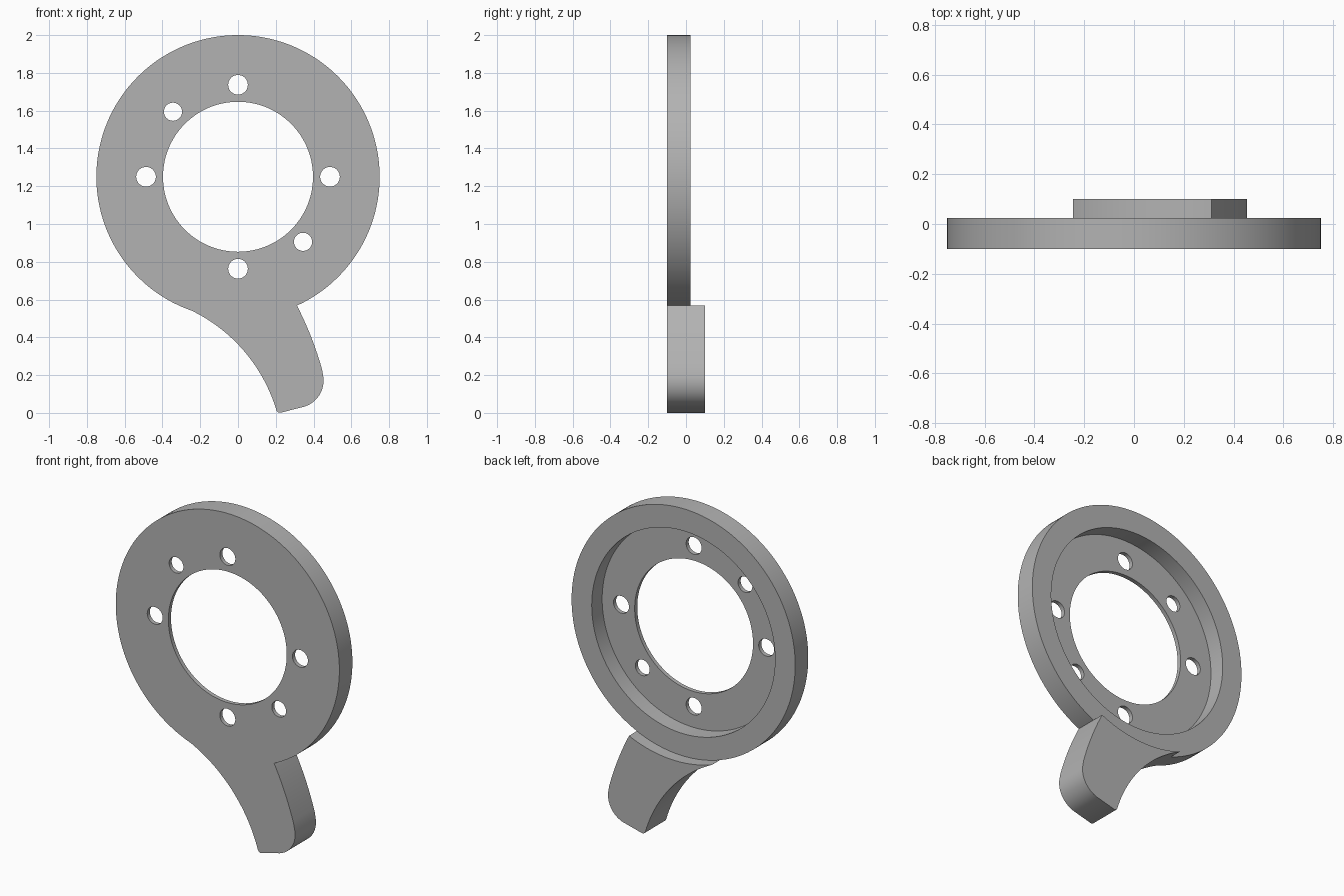
import bpy, bmesh
from math import sin, cos, pi, atan2, radians
from mathutils import Vector

if "Cube" in bpy.data.objects:
    bpy.data.objects.remove(bpy.data.objects["Cube"], do_unlink=True)

FRONT, PLATE_BACK, LEVER_BACK, FLOOR = -0.1, 0.025, 0.1, -0.075
CENTRE = Vector((0, 1.25))
OUTER, RECESS, BORE, BOLT_CIRCLE = 0.75, 0.615, 0.397, 0.487

steel = bpy.data.materials.new("grey metal")
steel.use_nodes = True
grey = (0.45, 0.45, 0.45, 1)
steel.diffuse_color = grey
steel.node_tree.nodes["Principled BSDF"].inputs["Base Color"].default_value = grey


def prism(name, outline, y0, y1):
    """Extrude an x-z outline from y0 to y1."""
    bm = bmesh.new()
    face = bm.faces.new([bm.verts.new((x, y0, z)) for x, z in outline])
    ext = bmesh.ops.extrude_face_region(bm, geom=[face])["geom"]
    moved = [v for v in ext if isinstance(v, bmesh.types.BMVert)]
    bmesh.ops.translate(bm, verts=moved, vec=(0, y1 - y0, 0))
    bmesh.ops.recalc_face_normals(bm, faces=bm.faces)
    mesh = bpy.data.meshes.new(name)
    bm.to_mesh(mesh)
    bm.free()
    mesh.materials.append(steel)
    obj = bpy.data.objects.new(name, mesh)
    bpy.context.collection.objects.link(obj)
    return obj


def disc(name, centre, radius, y0, y1, sides=144):
    ring = [(centre[0] + radius * cos(2 * pi * i / sides),
             centre[1] + radius * sin(2 * pi * i / sides)) for i in range(sides)]
    return prism(name, ring, y0, y1)


def arc(a, b, c, steps):
    """Points on the circular arc from a through b to c."""
    a, b, c = Vector(a), Vector(b), Vector(c)
    u, v = b - a, c - a
    d = 2 * (u.x * v.y - u.y * v.x)
    mid = a + Vector((v.y * u.dot(u) - u.y * v.dot(v),
                      u.x * v.dot(v) - v.x * u.dot(u))) / d
    radius = (a - mid).length
    t0 = atan2(a.y - mid.y, a.x - mid.x)
    t1 = atan2(c.y - mid.y, c.x - mid.x)
    sweep = (t1 - t0) % (2 * pi)
    if d < 0:
        sweep -= 2 * pi
    return [(mid.x + radius * cos(t0 + sweep * i / steps),
             mid.y + radius * sin(t0 + sweep * i / steps)) for i in range(steps + 1)]


def combine(target, other, operation):
    """Apply a boolean and discard the second solid."""
    mod = target.modifiers.new("join", "BOOLEAN")
    mod.operation, mod.solver, mod.object = operation, "EXACT", other
    graph = bpy.context.evaluated_depsgraph_get()
    mesh = bpy.data.meshes.new_from_object(target.evaluated_get(graph))
    target.modifiers.clear()
    target.data = mesh
    bpy.data.objects.remove(other, do_unlink=True)


# Curved lever: concave side, small tip corner, rounded heel, convex side
outline = [(-0.2, 0.6)]
outline += arc((-0.245, 0.541), (0.01, 0.352), (0.2, 0.025), 28)
outline += arc((0.203, 0.016), (0.211, 0.004), (0.226, 0.001), 5)
outline += arc((0.335, 0.029), (0.426, 0.087), (0.452, 0.19), 18)
outline += arc((0.445, 0.23), (0.392, 0.39), (0.312, 0.568), 16)
outline += [(0.27, 0.62)]
lever = prism("lever", outline, FRONT, LEVER_BACK)
combine(lever, disc("clearance", CENTRE, OUTER, PLATE_BACK, 0.2), "DIFFERENCE")

# Round plate with the lever joined on
plate = disc("ring_plate_with_lever", CENTRE, OUTER, FRONT, PLATE_BACK)
combine(plate, lever, "UNION")

# Back recess and central bore
combine(plate, disc("recess", CENTRE, RECESS, FLOOR, 0.2), "DIFFERENCE")
combine(plate, disc("bore", CENTRE, BORE, -0.2, 0.2), "DIFFERENCE")

# Four main bolt holes and two smaller diagonal ones
for degrees in (0, 90, 135, 180, 270, 315):
    a = radians(degrees)
    spot = CENTRE + BOLT_CIRCLE * Vector((cos(a), sin(a)))
    size = 0.052 if degrees % 90 == 0 else 0.048
    combine(plate, disc("bolt_hole", spot, size, -0.2, 0.2, 40), "DIFFERENCE")

bpy.ops.object.select_all(action="DESELECT")
plate.select_set(True)
bpy.context.view_layer.objects.active = plate
bpy.ops.object.shade_smooth_by_angle(angle=radians(30))
